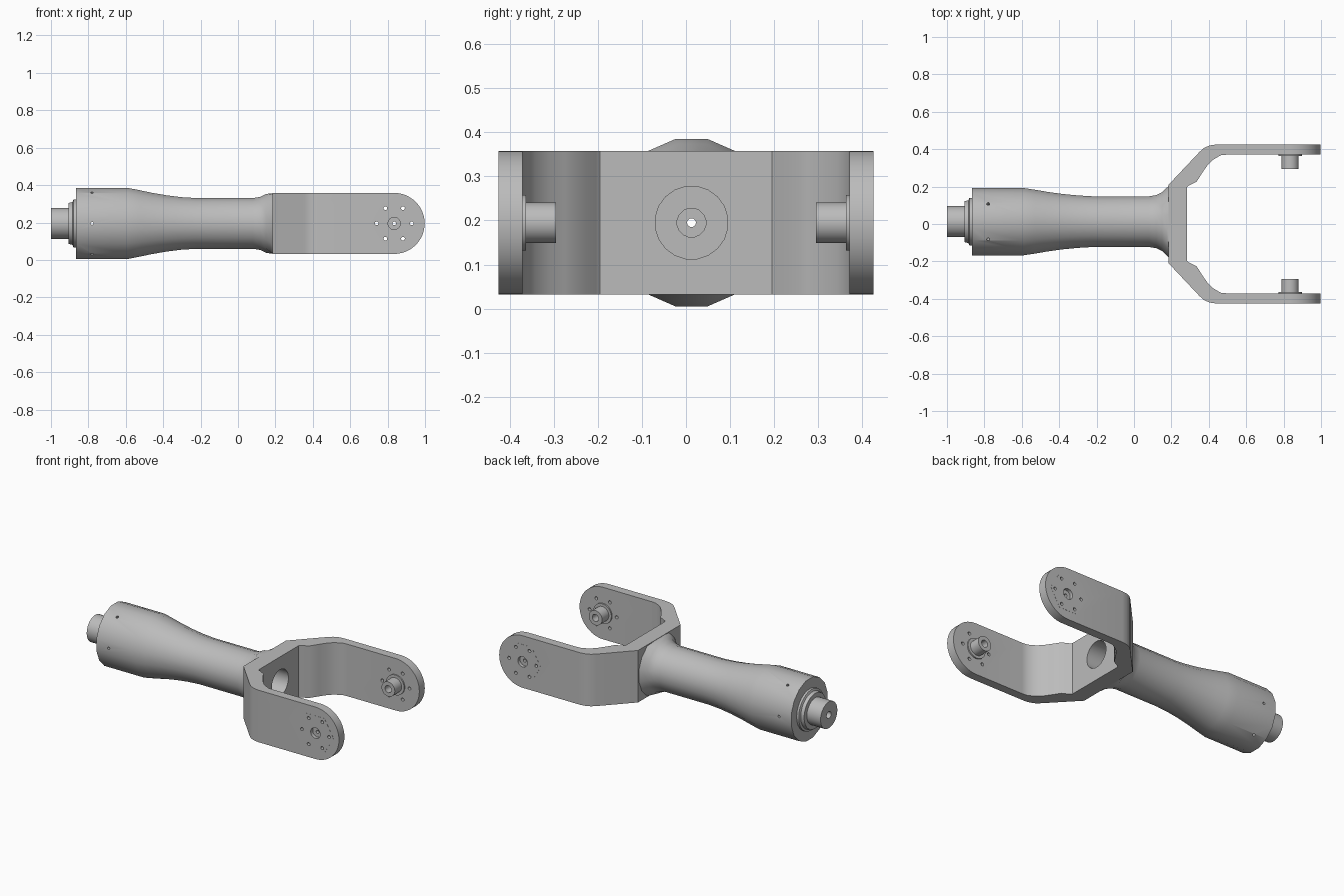
import bpy, bmesh
from math import pi, sin, cos
from mathutils import Matrix, Vector

old = bpy.data.objects.get("Cube")
if old:
    bpy.data.objects.remove(old)

ZC = 0.195           # height of the main axis
YC = 0.0125          # sideways offset of the handle axis
PIN_X = 0.835        # centre of the rounded arm ends

grey = bpy.data.materials.new("plain grey")
grey.use_nodes = True
grey.diffuse_color = (0.5, 0.5, 0.5, 1)
grey.node_tree.nodes["Principled BSDF"].inputs["Base Color"].default_value = (0.5, 0.5, 0.5, 1)


def finish(name, bm):
    bmesh.ops.recalc_face_normals(bm, faces=bm.faces)
    mesh = bpy.data.meshes.new(name)
    bm.to_mesh(mesh)
    bm.free()
    mesh.materials.append(grey)
    ob = bpy.data.objects.new(name, mesh)
    bpy.context.collection.objects.link(ob)
    return ob


def lathe(name, pts, axis, origin, n=32, flat=1.0):
    """Revolve (distance, radius) pairs round the x or y axis."""
    bm = bmesh.new()
    rings = []
    for d, r in pts:
        ring = []
        for i in range(n):
            a = 2 * pi * (i + 0.5) / n
            u, w = r * cos(a) * flat, r * sin(a)
            p = Vector((d, u, w)) if axis == "x" else Vector((u, d, w))
            ring.append(bm.verts.new(p + Vector(origin)))
        rings.append(ring)
    for a, b in zip(rings, rings[1:]):
        for i in range(n):
            j = (i + 1) % n
            bm.faces.new((a[i], a[j], b[j], b[i]))
    bm.faces.new(rings[0])
    bm.faces.new(rings[-1])
    return finish(name, bm)


def prism(name, outline, axis, lo, hi):
    """Extrude a flat outline along y or z."""
    bm = bmesh.new()
    place = (lambda a, b, d: (a, b, d)) if axis == "z" else (lambda a, b, d: (a, d, b))
    face = bm.faces.new([bm.verts.new(place(a, b, lo)) for a, b in outline])
    out = bmesh.ops.extrude_face_region(bm, geom=[face])
    moved = [g for g in out["geom"] if isinstance(g, bmesh.types.BMVert)]
    bmesh.ops.translate(bm, verts=moved, vec=place(0, 0, hi - lo))
    return finish(name, bm)


def cut(ob, tool, operation="DIFFERENCE"):
    mod = ob.modifiers.new("cut", "BOOLEAN")
    mod.operation = operation
    mod.solver = "EXACT"
    mod.object = tool
    bpy.context.view_layer.objects.active = ob
    bpy.ops.object.modifier_apply(modifier=mod.name)


# Handle: thick grip, slim neck, flare into the fork
axis_origin = (0, YC, ZC)
handle = lathe("handle", [
    (-0.865, 0.194), (-0.59, 0.194), (-0.53, 0.182), (-0.46, 0.167), (-0.38, 0.153),
    (-0.3, 0.143), (-0.22, 0.138), (0.08, 0.138), (0.12, 0.145), (0.15, 0.16),
    (0.175, 0.185), (0.2, 0.205)], "x", axis_origin, n=16)
for v in handle.data.vertices:
    if v.co.x > 0:
        v.co.z = max(ZC - 0.161, min(ZC + 0.161, v.co.z))
    else:
        # the thick grip is slightly narrower sideways
        grip = min(1, max(0, (-0.3 - v.co.x) / 0.29))
        v.co.y = YC + (v.co.y - YC) * (1 - 0.055 * grip)

# Shaft with flange at the handle end
shaft = lathe("end_shaft", [
    (-1, 0.083), (-0.905, 0.083), (-0.905, 0.11), (-0.885, 0.115), (-0.88, 0.128),
    (-0.866, 0.128), (-0.866, 0.09), (-0.84, 0.09)], "x", axis_origin)

# Fork: plan outline mirrored, then rounded at the arm ends
outer = [(0.185, 0.21), (0.35, 0.385), (0.375, 0.407), (0.405, 0.42), (0.44, 0.425), (1.05, 0.425)]
inner = [(1.05, 0.371), (0.5, 0.371), (0.465, 0.368), (0.42, 0.342), (0.39, 0.31),
         (0.366, 0.275), (0.335, 0.227), (0.29, 0.204), (0.283, 0.195)]
half = outer + inner
fork = prism("fork", half + [(x, -y) for x, y in reversed(half)], "z", ZC - 0.163, ZC + 0.163)
stadium = [(PIN_X + 0.163 * sin(pi * i / 24), ZC + 0.163 * cos(pi * i / 24)) for i in range(25)]
limit = prism("arm_end_cutter", [(0, ZC + 0.163)] + stadium + [(0, ZC - 0.163)], "y", -0.6, 0.6)
for v in limit.data.vertices:      # keep flat sides clear of the fork's own faces
    if v.co.x < 0.5:
        v.co.z += 0.002 if v.co.z > ZC else -0.002
cut(fork, limit, "INTERSECT")

# Pins, washers and hexagonal plates on both arms
arm_parts = [fork]
pin_origin = (PIN_X, 0, ZC)
hexagon = [(PIN_X + 0.125 * cos(pi * i / 3), ZC + 0.125 * sin(pi * i / 3)) for i in range(6)]
for side, s in (("left", 1), ("right", -1)):
    arm_parts.append(lathe(side + "_pin", [(s * 0.38, 0.063), (s * 0.363, 0.063),
                     (s * 0.363, 0.046), (s * 0.295, 0.046)], "y", pin_origin))
    arm_parts.append(prism(side + "_hex_plate", hexagon, "y", *sorted((s * 0.42, s * 0.4258))))

# Drilled holes through the arms
tools = [limit]
drills = [lathe("pin_hole_cutter", [(-0.6, 0.01), (0.6, 0.01)], "y", pin_origin, n=12)]
for i in range(6):
    a = pi * i / 3
    at = (PIN_X + 0.094 * cos(a), 0, ZC + 0.094 * sin(a))
    drills.append(lathe("bolt_hole_cutter", [(-0.6, 0.01), (0.6, 0.01)], "y", at, n=12))
for s in (1, -1):
    drills.append(lathe("counterbore_cutter", [(s * 0.405, 0.033), (s * 0.5, 0.033)], "y", pin_origin, n=20))
    drills.append(lathe("pin_mouth_cutter", [(s * 0.25, 0.022), (s * 0.345, 0.022)], "y", pin_origin, n=20))
for part in arm_parts:
    for d in drills:
        cut(part, d)
tools += drills

# Central bore through palm and handle
bore = lathe("bore_cutter", [(-0.9, 0.083), (0.32, 0.083)], "x", axis_origin, n=20)
cut(handle, bore)
cut(fork, bore)
tools.append(bore)

# Radial screw holes round the grip
for i in range(3):
    drill = lathe("screw_hole_cutter", [(-0.3, 0.008), (0.3, 0.008)], "y", (0, 0, 0), n=12)
    drill.data.transform(Matrix.Translation((-0.78, YC, ZC)) @ Matrix.Rotation(pi * i / 3, 4, "X"))
    cut(handle, drill)
    tools.append(drill)

# Stepped hole along the shaft
for a, b, r in ((-1.1, -0.7, 0.01), (-1.1, -0.95, 0.022), (-0.88, -0.7, 0.033)):
    drill = lathe("shaft_hole_cutter", [(a, r), (b, r)], "x", axis_origin, n=16)
    cut(shaft, drill)
    tools.append(drill)

for t in tools:
    bpy.data.objects.remove(t)

# Smooth shading with crisp edges
bpy.ops.object.select_all(action="DESELECT")
for ob in [handle, shaft] + arm_parts:
    ob.select_set(True)
bpy.context.view_layer.objects.active = handle
bpy.ops.object.shade_smooth_by_angle(angle=0.55)
